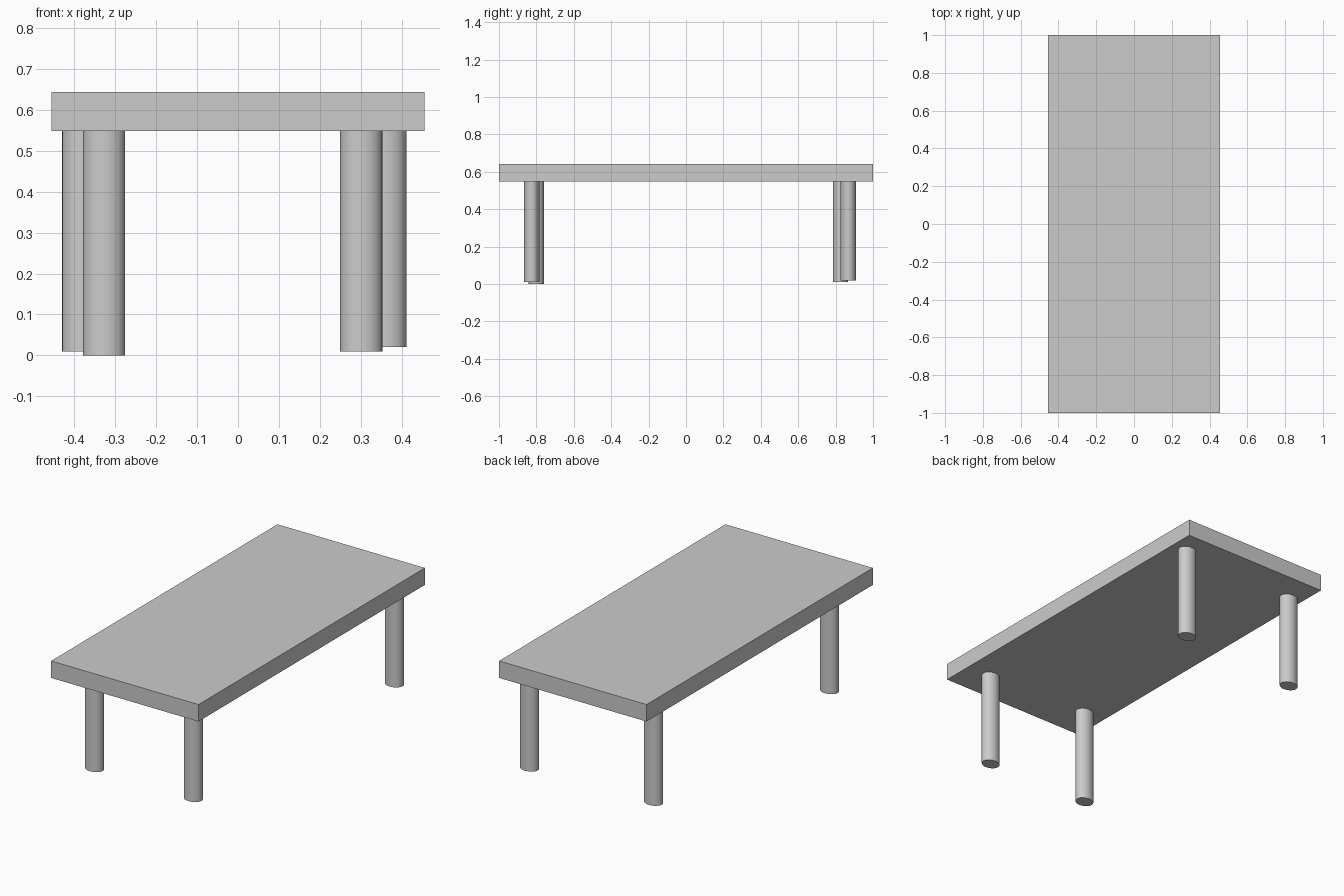
import bpy

if "Cube" in bpy.data.objects:
    bpy.data.objects.remove(bpy.data.objects["Cube"])

TOP_Z, UNDER_Z = 0.643, 0.548

# Table top slab
bpy.ops.mesh.primitive_cube_add(size=1, location=(0, 0, (TOP_Z + UNDER_Z) / 2))
top = bpy.context.object
top.name = "table_top"
top.scale = (0.912, 2.0, TOP_Z - UNDER_Z)
bpy.ops.object.transform_apply(location=False, rotation=False, scale=True)


# Oval leg, from its foot height up to the underside of the slab
def leg(name, x, y, foot):
    bpy.ops.mesh.primitive_cylinder_add(
        vertices=32, radius=1, depth=UNDER_Z - foot,
        location=(x, y, (UNDER_Z + foot) / 2))
    ob = bpy.context.object
    ob.name = name
    ob.scale = (0.0515, 0.041, 1)
    bpy.ops.object.transform_apply(location=False, rotation=False, scale=True)
    bpy.ops.object.shade_smooth_by_angle()


# The four legs are placed and cut slightly unevenly
leg("front_left_leg", -0.327, -0.80, 0.0)
leg("front_right_leg", 0.301, -0.825, 0.01)
leg("back_left_leg", -0.378, 0.826, 0.01)
leg("back_right_leg", 0.36, 0.868, 0.02)
